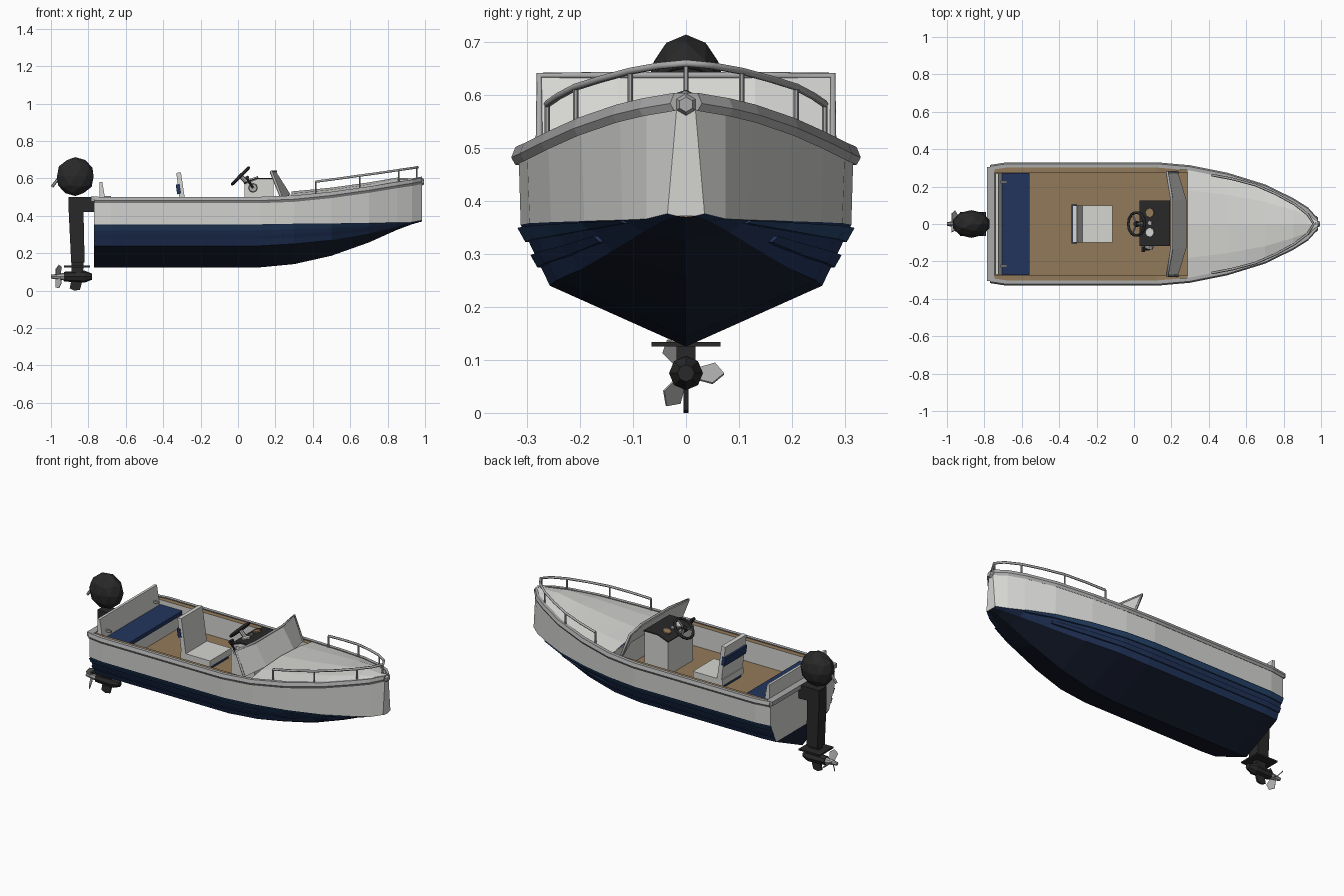
import bpy, bmesh, math
from mathutils import Vector, Matrix

if "Cube" in bpy.data.objects:
    bpy.data.objects.remove(bpy.data.objects["Cube"])


def material(name, r, g, b):
    m = bpy.data.materials.new(name)
    m.use_nodes = True
    m.diffuse_color = (r, g, b, 1)
    m.node_tree.nodes["Principled BSDF"].inputs["Base Color"].default_value = (r, g, b, 1)
    return m


WHITE = material("white", .66, .66, .64)
NAVY = material("navy", .016, .036, .11)
BOTTOM = material("bottom_navy", .009, .014, .032)
BLUE = material("blue", .02, .06, .15)
TEAK = material("teak", .29, .195, .1)
BLACK = material("black", .022, .022, .022)
METAL = material("metal", .4, .4, .4)


def finish(name, bm, *mats):
    bmesh.ops.recalc_face_normals(bm, faces=bm.faces)
    me = bpy.data.meshes.new(name)
    bm.to_mesh(me)
    bm.free()
    ob = bpy.data.objects.new(name, me)
    bpy.context.collection.objects.link(ob)
    for m in mats:
        me.materials.append(m)
    return ob


def loft(name, rows, mats, rule=None, closed=False, caps=False):
    """Skin a list of equal-length point rows; rule(j) picks the material."""
    bm = bmesh.new()
    vs = [[bm.verts.new(p) for p in r] for r in rows]
    n = len(rows[0])
    for a, b in zip(vs, vs[1:]):
        for j in range(n if closed else n - 1):
            k = (j + 1) % n
            f = bm.faces.new((a[j], a[k], b[k], b[j]))
            f.material_index = rule(j) if rule else 0
    if caps:
        bm.faces.new(vs[0])
        bm.faces.new(vs[-1])
    return finish(name, bm, *mats)


def prism(name, pts, y0, y1, mat):
    return loft(name, [[(x, y, z) for x, z in pts] for y in (y0, y1)], [mat], closed=True, caps=True)


def box(name, x0, x1, y0, y1, z0, z1, mat):
    return prism(name, [(x0, z0), (x1, z0), (x1, z1), (x0, z1)], y0, y1, mat)


def rod(name, a, b, r0, r1, mat, sides=8):
    a, b = Vector(a), Vector(b)
    bm = bmesh.new()
    m = Matrix.Translation((a + b) / 2) @ (b - a).to_track_quat('Z', 'Y').to_matrix().to_4x4()
    bmesh.ops.create_cone(bm, cap_ends=True, segments=sides, radius1=r0, radius2=r1,
                          depth=(b - a).length, matrix=m)
    return finish(name, bm, mat)


def tube(name, pts, r, mat, closed=False):
    cu = bpy.data.curves.new(name, 'CURVE')
    cu.dimensions = '3D'
    cu.bevel_depth, cu.bevel_resolution, cu.use_fill_caps = r, 1, True
    sp = cu.splines.new('POLY')
    sp.points.add(len(pts) - 1)
    for p, q in zip(sp.points, pts):
        p.co = (*q, 1)
    sp.use_cyclic_u = closed
    ob = bpy.data.objects.new(name, cu)
    bpy.context.collection.objects.link(ob)
    cu.materials.append(mat)
    bpy.ops.object.select_all(action='DESELECT')
    bpy.context.view_layer.objects.active = ob
    ob.select_set(True)
    bpy.ops.object.convert(target='MESH')


# Hull stations: x, sheer y z, waterline y z, chine y z, keel z
ST = [(-.77, .302, .49, .3, .355, .25, .24, .125),
      (-.68, .316, .49, .312, .355, .257, .24, .125),
      (.12, .316, .49, .312, .355, .257, .24, .125),
      (.3, .3, .497, .295, .358, .245, .25, .142),
      (.5, .26, .517, .255, .36, .2, .27, .187),
      (.7, .198, .545, .192, .362, .14, .305, .258),
      (.85, .125, .57, .12, .364, .08, .342, .325),
      (.93, .075, .582, .075, .366, .045, .362, .355),
      (.983, .016, .592, .035, .376, .02, .372, .37)]


def station(x):
    for a, b in zip(ST, ST[1:]):
        if x <= b[0]:
            t = (x - a[0]) / (b[0] - a[0])
            return [p + (q - p) * t for p, q in zip(a, b)]
    return list(ST[-1])


def section(s):
    x, ys, zs, yw, zw, yc, zc, zk = s
    half = [(x, ys, zs), (x, yw, zw), (x, yc, zc)]
    return half + [(x, 0, zk)] + [(p, -y, z) for p, y, z in half[::-1]]


loft("hull", [section(s) for s in ST], [WHITE, NAVY, BOTTOM], lambda j: (0, 1, 2, 2, 1, 0)[j])
aft = section(ST[0])
loft("transom", [aft[:3], aft[:3:-1]], [WHITE])
loft("transom_bottom", [[aft[2], aft[4]], [aft[3], aft[3]]], [BOTTOM])
bow = section(ST[-1])
loft("stem", [bow[:3], bow[:3:-1]], [WHITE])

# Spray strakes and rub rails on both sides
for side, word in ((1, "left"), (-1, "right")):
    for label, lo, hi, end in (("upper", .72, .95, 7), ("lower", .3, .5, 6)):
        rows = []
        for x, ys, zs, yw, zw, yc, zc, zk in ST[:end]:
            def at(t, out):
                return (x, side * (yc + (yw - yc) * t + out), zc + (zw - zc) * t)
            rows.append([at(lo, -.004), at(lo, .007), at(hi, .009), at(hi, -.004)])
        loft(f"{label}_strake_{word}", rows, [BLUE if label == "upper" else NAVY], closed=True, caps=True)
    rows = [[(s[0], side * (s[1] + o), s[2] + h) for o, h in
             ((-.014, .012), (.006, .012), (.014, -.008), (.006, -.022), (-.004, -.016))] for s in ST]
    loft(f"rub_rail_{word}", rows, [METAL], closed=True, caps=True)
rod("bow_fitting", (.97, 0, .582), (.995, 0, .582), .028, .014, METAL, 6)
box("transom_cap", -.785, -.745, -.305, .305, .478, .503, METAL)

# Foredeck with crown
xs = [.285, .4, .5, .6, .7, .85, .93, .983]
rows = []
for x in xs:
    s = station(x)
    c = .03 if x < .9 else .014
    rows.append([(x, s[1] * k, s[2] + .004 + c * (1 - k * k)) for k in (-1, -.6, 0, .6, 1)])
loft("foredeck", rows, [WHITE])

# Cockpit: teak side decks, lining and sole
WELL, SOLE = .275, .372
for side, word in ((1, "left"), (-1, "right")):
    loft(f"side_deck_{word}", [[(x, side * WELL, .495), (x, side * station(x)[1], station(x)[2] + .005)]
                               for x in (-.76, -.68, .12, .29)], [TEAK])
    loft(f"cockpit_wall_{word}", [[(x, side * WELL, z) for x in (-.75, .29)] for z in (SOLE, .495)], [WHITE])
box("cockpit_sole", -.75, .29, -WELL, WELL, SOLE - .01, SOLE, TEAK)
box("forward_bulkhead", .285, .292, -WELL, WELL, SOLE, .505, WHITE)

# Stern bench
box("bench_base", -.745, -.565, -.27, .27, SOLE, .445, WHITE)
box("bench_cushion", -.705, -.56, -.273, .273, .445, .468, NAVY)
prism("bench_backrest", [(-.705, .46), (-.725, .58), (-.74, .58), (-.742, .46)], -.27, .27, WHITE)
for y in (-.225, .225):
    box("bench_bracket", -.72, -.68, y - .006, y + .006, .495, .507, METAL)

# Helm seat
box("seat_base", -.3, -.125, -.09, .09, SOLE, .392, NAVY)
box("seat_cushion", -.31, -.115, -.1, .1, .392, .43, WHITE)
prism("seat_backrest", [(-.275, .43), (-.305, .632), (-.33, .63), (-.305, .43)], -.1, .1, WHITE)
prism("seat_back_pad", [(-.304, .52), (-.312, .57), (-.333, .568), (-.325, .515)], -.103, .103, NAVY)

# Steering console, gauges and throttle
prism("console", [(.035, SOLE), (.19, SOLE), (.19, .595), (.1, .595), (.035, .57)], -.115, .122, WHITE)
prism("dashboard", [(.032, .57), (.1, .596), (.192, .596), (.192, .603), (.098, .603), (.03, .577)],
      -.118, .125, BLACK)
for y, m in ((.06, TEAK), (-.045, WHITE), (.005, METAL)):
    r = .012 if m == METAL else .024
    rod("gauge", (.087, y, .592), (.083, y, .605), r, r, m, 10)
rod("throttle_mount", (.08, -.115, .55), (.08, -.135, .55), .025, .022, METAL)
rod("throttle_lever", (.08, -.137, .55), (.045, -.137, .605), .006, .006, BLACK, 6)
rod("throttle_knob", (.05, -.15, .605), (.05, -.12, .605), .01, .01, BLACK, 6)

# Steering wheel
hub, axis = Vector((.013, 0, .613)), Vector((-.7, 0, .7)).normalized()
up, across = Vector((.7, 0, .7)).normalized(), Vector((0, 1, 0))
rim = [hub + .062 * (up * math.cos(a) + across * math.sin(a))
       for a in (math.tau * i / 14 for i in range(14))]
tube("wheel_rim", rim, .008, BLACK, True)
for i in range(3):
    a = math.tau * i / 3
    rod("wheel_spoke", hub, hub + .06 * (up * math.cos(a) + across * math.sin(a)), .006, .005, METAL, 6)
rod("wheel_hub", hub - axis * .008, hub + axis * .01, .016, .014, BLACK)
rod("steering_column", hub, hub - axis * .12, .012, .012, METAL)

# Windshield in three panels
top = [(.178, -.277, .637), (.203, -.13, .637), (.203, .13, .637), (.178, .277, .637)]
base = [(.235, -.277, .495), (.28, -.13, .515), (.28, .13, .515), (.235, .277, .495)]
glass = loft("windshield", [base, top], [WHITE])
glass.modifiers.new("thickness", 'SOLIDIFY').thickness = .01
tube("windshield_frame", [base[0]] + top + [base[3]], .007, METAL)

# Bow rail with stanchions
path = [(.415, .262, .583), (.53, .24, .598), (.65, .208, .615), (.76, .16, .63),
        (.86, .105, .645), (.93, .05, .655)]
tube("bow_rail", path + [(.96, 0, .66)] + [(x, -y, z) for x, y, z in path[::-1]], .007, METAL)
for x, y, z in (path[0], path[2], path[4]):
    for s in (1, -1):
        rod("rail_post", (x, y * s, station(x)[2]), (x, y * s, z), .005, .005, METAL, 6)
rod("bow_post", (.955, 0, .59), (.955, 0, .658), .005, .005, METAL, 6)

# Outboard motor
bm = bmesh.new()
bmesh.ops.create_icosphere(bm, subdivisions=2, radius=1,
                           matrix=Matrix.Translation((-.87, 0, .61)) @ Matrix.Diagonal((.103, .074, .104, 1)))
finish("motor_cowl", bm, BLACK)
prism("motor_leg", [(-.905, .5), (-.905, .42), (-.892, .15), (-.82, .15), (-.826, .42), (-.77, .42), (-.77, .5)],
      -.036, .036, BLACK)
rod("motor_handle", (-.96, 0, .6), (-.995, 0, .555), .008, .008, METAL, 6)
box("cavitation_plate", -.93, -.79, -.065, .065, .125, .134, BLACK)
prism("gearcase_neck", [(-.89, .06), (-.83, .06), (-.825, .16), (-.89, .16)], -.018, .018, BLACK)
rod("gearcase", (-.93, 0, .075), (-.82, 0, .075), .026, .032, BLACK)
rod("gearcase_nose", (-.82, 0, .075), (-.78, 0, .075), .032, .016, BLACK)
prism("skeg", [(-.89, .06), (-.9, .012), (-.875, 0), (-.845, .005), (-.83, .06)], -.005, .005, BLACK)

# Propeller
rod("propeller_hub", (-1, 0, .075), (-.93, 0, .075), .01, .02, METAL)
for i in range(3):
    turn = Matrix.Translation((-.96, 0, .075)) @ Matrix.Rotation(math.radians(120 * i), 4, 'X')
    outline = [(.012, .012, -.008), (.018, .05, -.018), (.004, .072, 0), (-.014, .055, .02), (-.012, .012, .008)]
    bm = bmesh.new()
    bm.faces.new([bm.verts.new(turn @ Vector(p)) for p in outline])
    blade = finish("propeller_blade", bm, METAL)
    blade.modifiers.new("thickness", 'SOLIDIFY').thickness = .004
